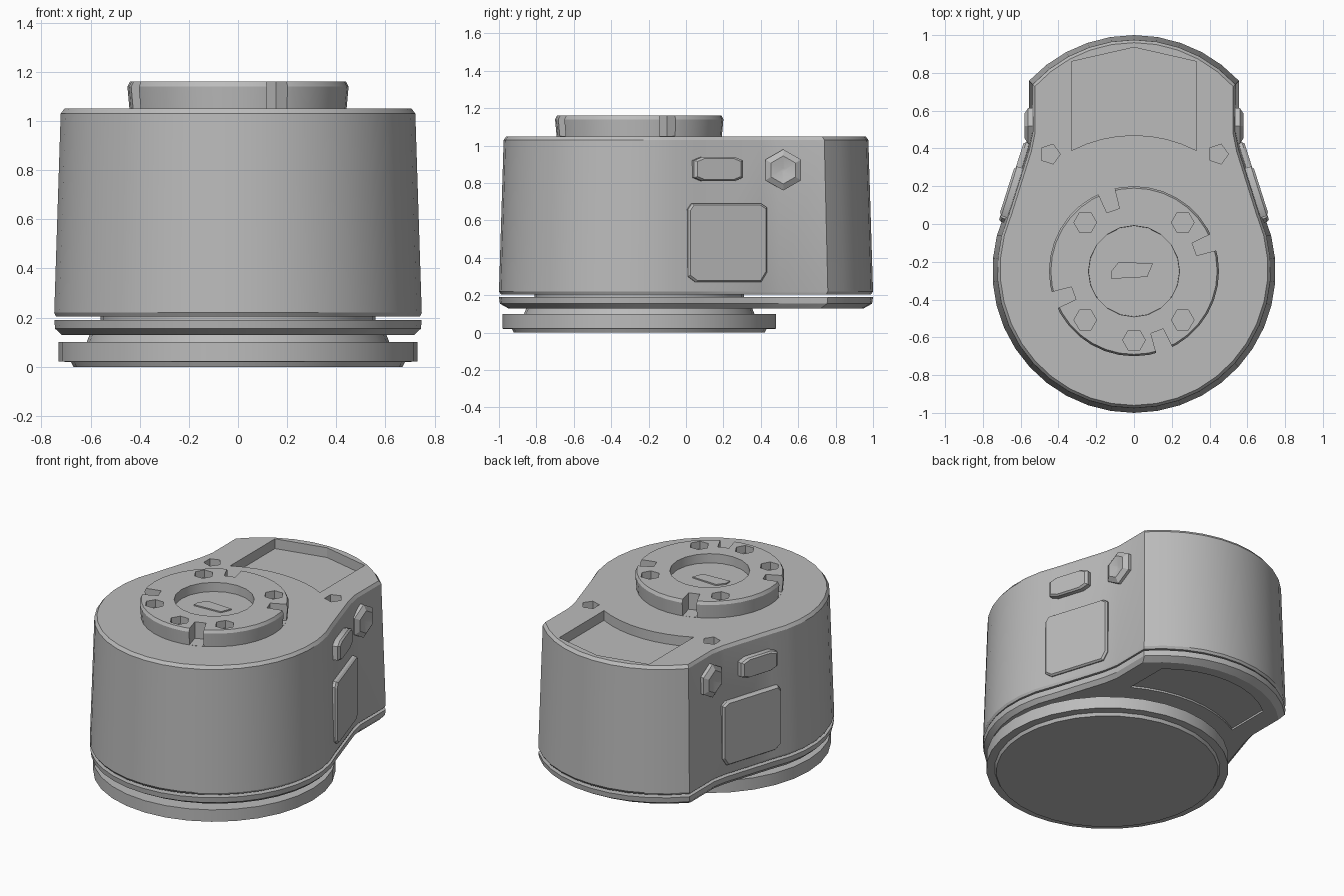
import bpy, bmesh
from math import sin, cos, radians, pi
from mathutils import Vector, Matrix

default = bpy.data.objects.get("Cube")
if default:
    bpy.data.objects.remove(default, do_unlink=True)

grey = bpy.data.materials.new("plain_grey")
grey.use_nodes = True
grey.diffuse_color = (0.5, 0.5, 0.5, 1)
grey.node_tree.nodes["Principled BSDF"].inputs["Base Color"].default_value = (0.5, 0.5, 0.5, 1)

AXIS = Vector((0, -0.25, 0))  # centre of the round part
parts = []


def loft(name, rings):
    """Closed solid through rings of equal point count."""
    bm = bmesh.new()
    loops = [[bm.verts.new(p) for p in ring] for ring in rings]
    n = len(loops[0])
    for a, b in zip(loops, loops[1:]):
        for i in range(n):
            j = (i + 1) % n
            bm.faces.new((a[i], a[j], b[j], b[i]))
    bm.faces.new(loops[0][::-1])
    bm.faces.new(loops[-1])
    bmesh.ops.recalc_face_normals(bm, faces=bm.faces)
    mesh = bpy.data.meshes.new(name)
    bm.to_mesh(mesh)
    bm.free()
    mesh.materials.append(grey)
    obj = bpy.data.objects.new(name, mesh)
    bpy.context.collection.objects.link(obj)
    parts.append(obj)
    return obj


def arc(r, a0, a1, n, centre=AXIS):
    angles = [radians(a0 + (a1 - a0) * i / n) for i in range(n + 1)]
    return [centre + Vector((r * cos(a), r * sin(a), 0)) for a in angles]


def disc(name, steps, n=32, centre=AXIS):
    """Turned solid from (radius, height) steps."""
    return loft(name, [[p + Vector((0, 0, z)) for p in arc(r, 0, 360, n, centre)[:-1]]
                       for r, z in steps])


def prism(name, pts, z0, z1):
    return loft(name, [[Vector((p[0], p[1], z)) for p in pts] for z in (z0, z1)])


def cut(obj, cutter):
    cutter.hide_render = True
    mod = obj.modifiers.new("cut", "BOOLEAN")
    mod.operation = "DIFFERENCE"
    mod.solver = "EXACT"
    mod.object = cutter
    bpy.context.view_layer.update()
    result = bpy.data.meshes.new_from_object(
        obj.evaluated_get(bpy.context.evaluated_depsgraph_get()))
    obj.modifiers.clear()
    obj.data = result
    parts.remove(cutter)
    bpy.data.objects.remove(cutter, do_unlink=True)


# Housing outline: round front, pinched flanks, curved tail
outline = (arc(0.75, -204, 24, 24) + [Vector((0.575, 0.4, 0)), Vector((0.555, 0.5, 0))]
           + arc(0.76, 43, 137, 10, Vector((0, 0.24, 0)))
           + [Vector((-0.555, 0.5, 0)), Vector((-0.575, 0.4, 0))])


def section(z, sx, sy):
    return [Vector((p.x * sx, p.y * sy, z)) for p in outline]


housing = loft("housing", [section(0.205, 0.99, 0.99), section(0.22, 1, 1),
                           section(1.03, 0.965, 0.975), section(1.05, 0.945, 0.96)])

# Recessed tray in the top of the tail
tray = arc(0.72, 117.3, 62.7, 8) + [Vector((0.33, 0.86, 0)), Vector((0, 0.935, 0)),
                                    Vector((-0.33, 0.86, 0))]
cut(housing, prism("tray_cutter", tray, 0.985, 1.2))

# Small sockets either side of the tray
for side in (-1, 1):
    cut(housing, disc("socket_cutter", [(0.055, 0.98), (0.055, 1.2)], 5,
                      Vector((side * 0.445, 0.37, 0))))

# Lower plate with a shallow panel under the tail
plate = loft("lower_plate", [section(0.13, 0.96, 0.95), section(0.155, 0.995, 0.995),
                             section(0.19, 1, 1)])
under = arc(0.8, 120, 60, 8) + arc(0.62, 50, 130, 8, Vector((0, 0.26, 0)))
cut(plate, prism("panel_cutter", under, 0.0, 0.142))

# Turntable base and neck
disc("core", [(0.56, 0.1), (0.56, 0.3)])
disc("neck", [(0.62, 0.09), (0.6, 0.14)])
disc("base_disc", [(0.67, 0), (0.68, 0.02), (0.73, 0.021), (0.73, 0.1)])

# Top collar with bore, notches and bolt holes
collar = disc("top_collar", [(0.44, 1.03), (0.45, 1.14), (0.44, 1.16)], 36)
cut(collar, disc("bore_cutter", [(0.24, 1.1), (0.245, 1.3)], 20))
for angle in (20, 109, 200, 291):
    turn = Matrix.Rotation(radians(angle), 3, "Z")
    notch = [AXIS + turn @ Vector(p) for p in
             ((0.34, -0.035, 0), (0.6, -0.06, 0), (0.6, 0.06, 0), (0.34, 0.035, 0))]
    cut(collar, prism("notch_cutter", notch, 1.051, 1.3))
for angle in (45, 135, 225, 270, 315):
    spot = arc(0.365, angle, angle, 1)[0]
    cut(collar, disc("bolt_cutter", [(0.06, 1.11), (0.06, 1.3)], 6, spot))
key = [(-0.12, -0.29), (0.07, -0.28), (0.1, -0.21), (-0.08, -0.2), (-0.12, -0.25)]
prism("bore_key", key, 1.095, 1.108)

# Flank details, mirrored on both sides
START, END = Vector((0.685, 0.055, 0)), Vector((0.575, 0.4, 0))
ALONG = (END - START).normalized()
OUT = Vector((ALONG.y, -ALONG.x, 0))


def flank_plate(name, pts, depth, inset, side):
    """Raised plate on the flank from (y, z) corners, with a chamfered rim."""
    cy = sum(p[0] for p in pts) / len(pts)
    cz = sum(p[1] for p in pts) / len(pts)
    rings = []
    for d, k in ((-0.07, 1), (depth - 0.012, 1), (depth, inset)):
        ring = []
        for y, z in pts:
            y, z = cy + (y - cy) * k, cz + (z - cz) * k
            p = START + ALONG * ((y - START.y) / ALONG.y) + OUT * d
            ring.append(Vector((p.x * side, p.y, z)))
        rings.append(ring)
    loft(name, rings)


def pill(y0, y1, z, r):
    right = [(y1 - r + r * sin(a), z + r * cos(a)) for a in (0, pi / 4, 3 * pi / 4, pi)]
    return right + [(y0 + y1 - y, 2 * z - h) for y, h in right]


for side, word in ((1, "left"), (-1, "right")):
    panel = [(0.01, 0.3), (0.05, 0.27), (0.4, 0.27), (0.43, 0.32), (0.43, 0.67),
             (0.4, 0.69), (0.03, 0.69), (0.01, 0.66)]
    flank_plate(word + "_side_panel", panel, 0.018, 0.96, side)
    flank_plate(word + "_side_button", pill(0.02, 0.32, 0.875, 0.065), 0.025, 0.88, side)
    # Six-sided knob with a dished tip
    rings = []
    for x, r in ((0.48, 0.11), (0.56, 0.11), (0.58, 0.075), (0.565, 0.01)):
        rings.append([Vector((side * x, 0.52 + r * sin(i * pi / 3), 0.87 + r * cos(i * pi / 3)))
                      for i in range(6)])
    loft(word + "_side_knob", rings)

# Smooth the round walls, keep the edges sharp
bpy.ops.object.select_all(action="DESELECT")
for obj in parts:
    obj.select_set(True)
bpy.context.view_layer.objects.active = housing
bpy.ops.object.shade_smooth_by_angle(angle=radians(25))
